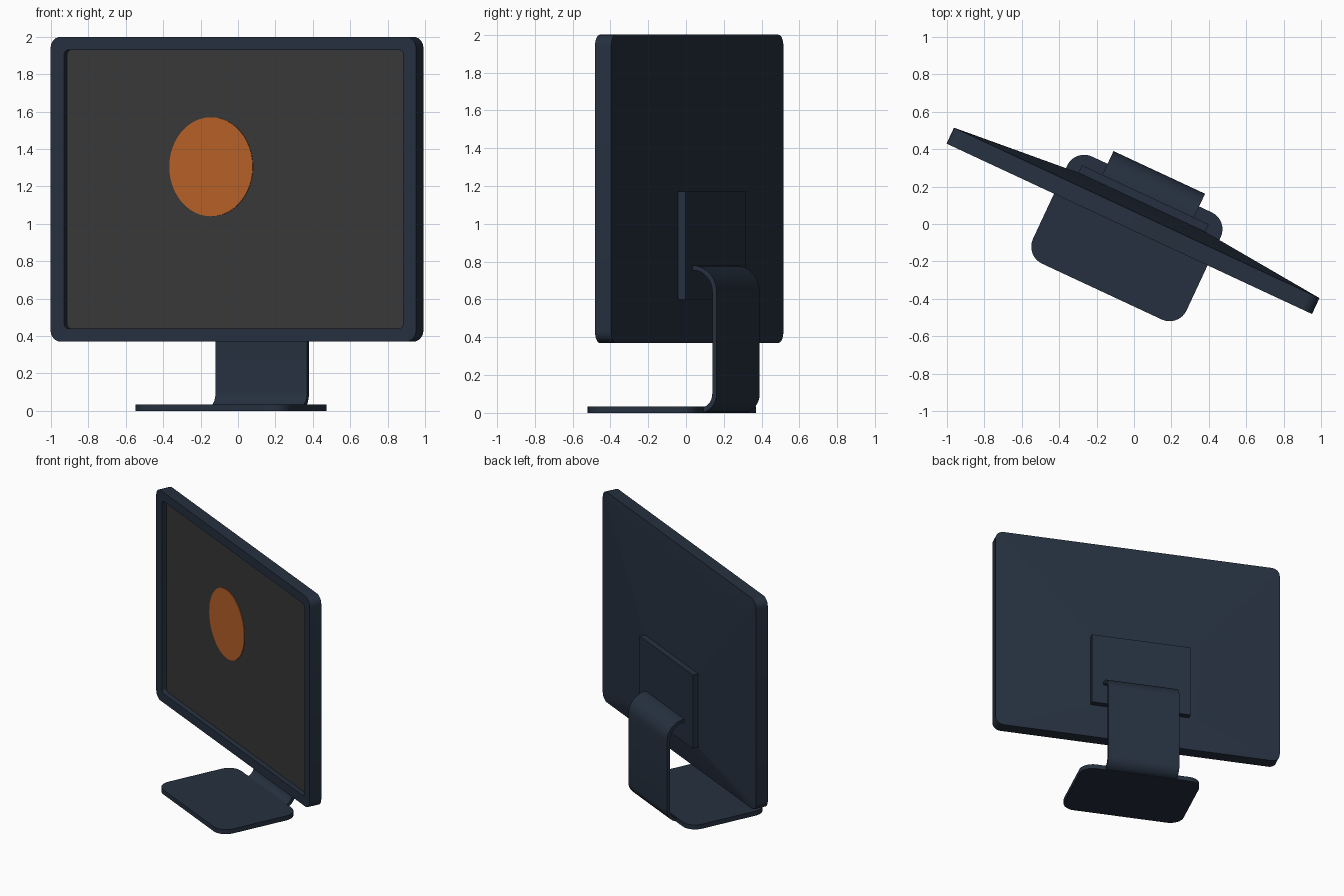
import bpy, bmesh
from math import sin, cos, radians
from mathutils import Matrix

cube = bpy.data.objects.get("Cube")
if cube:
    bpy.data.objects.remove(cube)

TURN = Matrix.Rotation(radians(-25), 4, 'Z')   # the whole monitor is swivelled


def material(name, colour):
    m = bpy.data.materials.new(name)
    m.use_nodes = True
    m.diffuse_color = (*colour, 1)
    m.node_tree.nodes["Principled BSDF"].inputs["Base Color"].default_value = (*colour, 1)
    return m


NAVY = material("navy casing", (0.019, 0.03, 0.05))
GREY = material("dark grey screen", (0.04, 0.04, 0.04))
ORANGE = material("orange disc", (0.48, 0.118, 0.02))


def arc(cx, cy, rx, ry, start, end, steps):
    angles = [radians(start + (end - start) * i / steps) for i in range(steps + 1)]
    return [(cx + rx * cos(a), cy + ry * sin(a)) for a in angles]


def rounded_rect(x0, x1, y0, y1, r, steps=6):
    centres = [(x1 - r, y1 - r), (x0 + r, y1 - r), (x0 + r, y0 + r), (x1 - r, y0 + r)]
    return [p for i, (cx, cy) in enumerate(centres)
            for p in arc(cx, cy, r, r, 90 * i, 90 * i + 90, steps)]


def loft(name, rings, place, mats, first_cap=0):
    """Join rings of (outline, depth) and cap both ends."""
    bm = bmesh.new()
    loops = [[bm.verts.new(place(a, b, d)) for a, b in outline] for outline, d in rings]
    for p, q in zip(loops, loops[1:]):
        for i in range(len(p)):
            j = (i + 1) % len(p)
            bm.faces.new((p[i], p[j], q[j], q[i]))
    bm.faces.new(loops[0][::-1]).material_index = first_cap
    bm.faces.new(loops[-1])
    bmesh.ops.recalc_face_normals(bm, faces=bm.faces)
    bm.transform(TURN)
    mesh = bpy.data.meshes.new(name)
    bm.to_mesh(mesh)
    bm.free()
    for m in mats:
        mesh.materials.append(m)
    ob = bpy.data.objects.new(name, mesh)
    bpy.context.collection.objects.link(ob)
    bpy.ops.object.select_all(action='DESELECT')
    ob.select_set(True)
    bpy.context.view_layer.objects.active = ob
    bpy.ops.object.shade_smooth_by_angle(angle=radians(30))
    return ob


def upright(a, b, d):    # outline in width and height, depth along y
    return (a, d, b)


def lying(a, b, d):      # outline in width and depth, rising along z
    return (a, b, d)


def sideways(a, b, d):   # outline in depth and height, running along x
    return (d, a, b)


# Housing: recessed screen, bezel, rim, then a shallow tapered back
opening = rounded_rect(-1.01, 0.99, 0.44, 1.93, 0.025)
rim = rounded_rect(-1.09, 1.066, 0.37, 2.0, 0.06)
back = rounded_rect(-0.385, 0.362, 0.6, 1.17, 0.005)
loft("screen_housing",
     [(opening, 0.005), (opening, -0.034), (rim, -0.034), (rim, 0.06), (back, 0.123)],
     upright, [NAVY, GREY], first_cap=1)

# Disc shown on the screen
disc = arc(-0.16, 1.305, 0.246, 0.265, 0, 352.5, 47)
loft("screen_disc", [(disc, 0.001), (disc, 0.005)], upright, [ORANGE])

# Mount plate on the back
plate = [(-0.385, 0.6), (0.362, 0.6), (0.362, 1.17), (-0.385, 1.17)]
loft("mount_plate", [(plate, 0.12), (plate, 0.167)], upright, [NAVY])

# Bent sheet leg, from under the base up and forward to the plate
T = 0.025


def leg_path(inset):
    return ([(0.17, inset)] + arc(0.207, 0.1, 0.1 - inset, 0.1 - inset, -90, 0, 8)
            + arc(0.167, 0.64, 0.14 - inset, 0.14 - inset, 0, 90, 10) + [(0.15, 0.78 - inset)])


profile = leg_path(0) + leg_path(T)[::-1]
loft("stand_leg", [(profile, -0.264), (profile, 0.276)], sideways, [NAVY])

# Flat foot
foot = rounded_rect(-0.456, 0.45, -0.4, 0.232, 0.1, 8)
loft("stand_base", [(foot, 0), (foot, 0.035)], lying, [NAVY])
